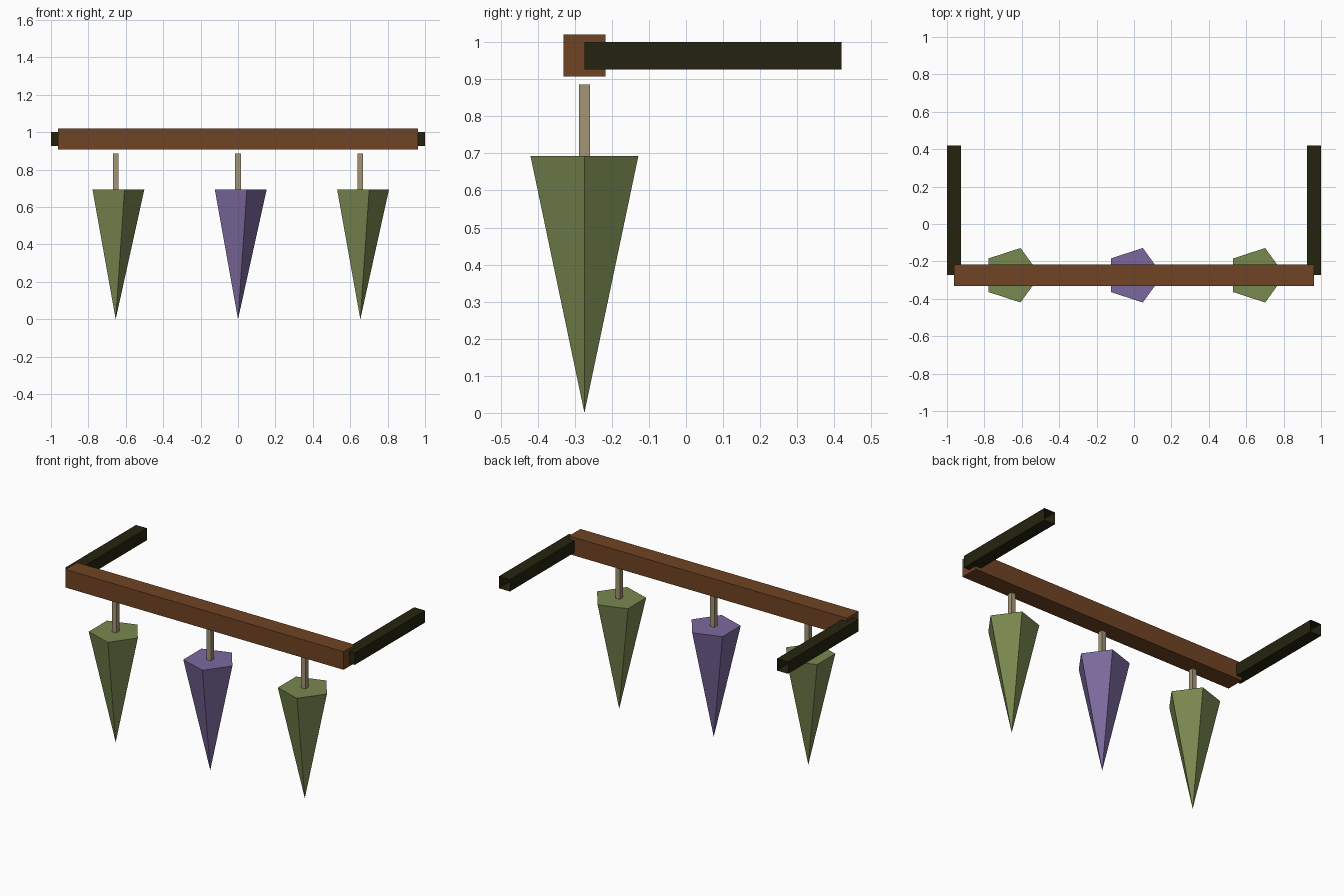
import bpy, bmesh, math
from mathutils import Matrix

if "Cube" in bpy.data.objects:
    bpy.data.objects.remove(bpy.data.objects["Cube"])


def srgb(r, g, b):
    def lin(c):
        c /= 255
        return c / 12.92 if c <= 0.04045 else ((c + 0.055) / 1.055) ** 2.4
    return (lin(r), lin(g), lin(b), 1)


def material(name, rgb):
    m = bpy.data.materials.new(name)
    m.diffuse_color = srgb(*rgb)
    m.use_nodes = True
    m.node_tree.nodes["Principled BSDF"].inputs["Base Color"].default_value = m.diffuse_color
    return m


BROWN = material("brown wood", (112, 68, 36))
DARK = material("dark wood", (37, 36, 16))
TAN = material("tan rope", (164, 149, 118))
GREEN = material("green", (121, 136, 80))
PURPLE = material("purple", (123, 105, 157))


def finish(bm, name, mat):
    mesh = bpy.data.meshes.new(name)
    bm.to_mesh(mesh)
    bm.free()
    mesh.materials.append(mat)
    obj = bpy.data.objects.new(name, mesh)
    bpy.context.collection.objects.link(obj)


def box(name, lo, hi, mat, open_back=False):
    bm = bmesh.new()
    bmesh.ops.create_cube(bm, size=1)
    for v in bm.verts:
        v.co = [hi[i] if v.co[i] > 0 else lo[i] for i in range(3)]
    bm.normal_update()
    if open_back:
        back = [f for f in bm.faces if f.normal.y > 0.9]
        bmesh.ops.delete(bm, geom=back, context='FACES_ONLY')
    finish(bm, name, mat)


def spike(name, x, y, radius, height, mat):
    # Five-sided cone, point down, one corner towards +x
    bm = bmesh.new()
    ring = [bm.verts.new((x + radius * math.cos(a), y + radius * math.sin(a), height))
            for a in (math.tau * i / 5 for i in range(5))]
    tip = bm.verts.new((x, y, 0))
    bm.faces.new(ring)
    for i in range(5):
        bm.faces.new((ring[(i + 1) % 5], ring[i], tip))
    bmesh.ops.recalc_face_normals(bm, faces=bm.faces)
    finish(bm, name, mat)


Y = -0.274  # line the front parts hang on

# Front crossbar
box("crossbar", (-0.962, Y - 0.057, 0.907), (0.962, Y + 0.057, 1.02), BROWN)

# Side arms, open at the back end
box("left_arm", (-1, Y, 0.926), (-0.924, 0.42, 1.001), DARK, True)
box("right_arm", (0.924, Y, 0.926), (1, 0.42, 1.001), DARK, True)

# Hanging spikes with their cords
for side, x, mat in (("left", -0.654, GREEN), ("middle", 0, PURPLE), ("right", 0.654, GREEN)):
    box(side + "_cord", (x - 0.015, Y - 0.015, 0.69), (x + 0.015, Y + 0.015, 0.886), TAN)
    spike(side + "_spike", x, Y, 0.153, 0.693, mat)
